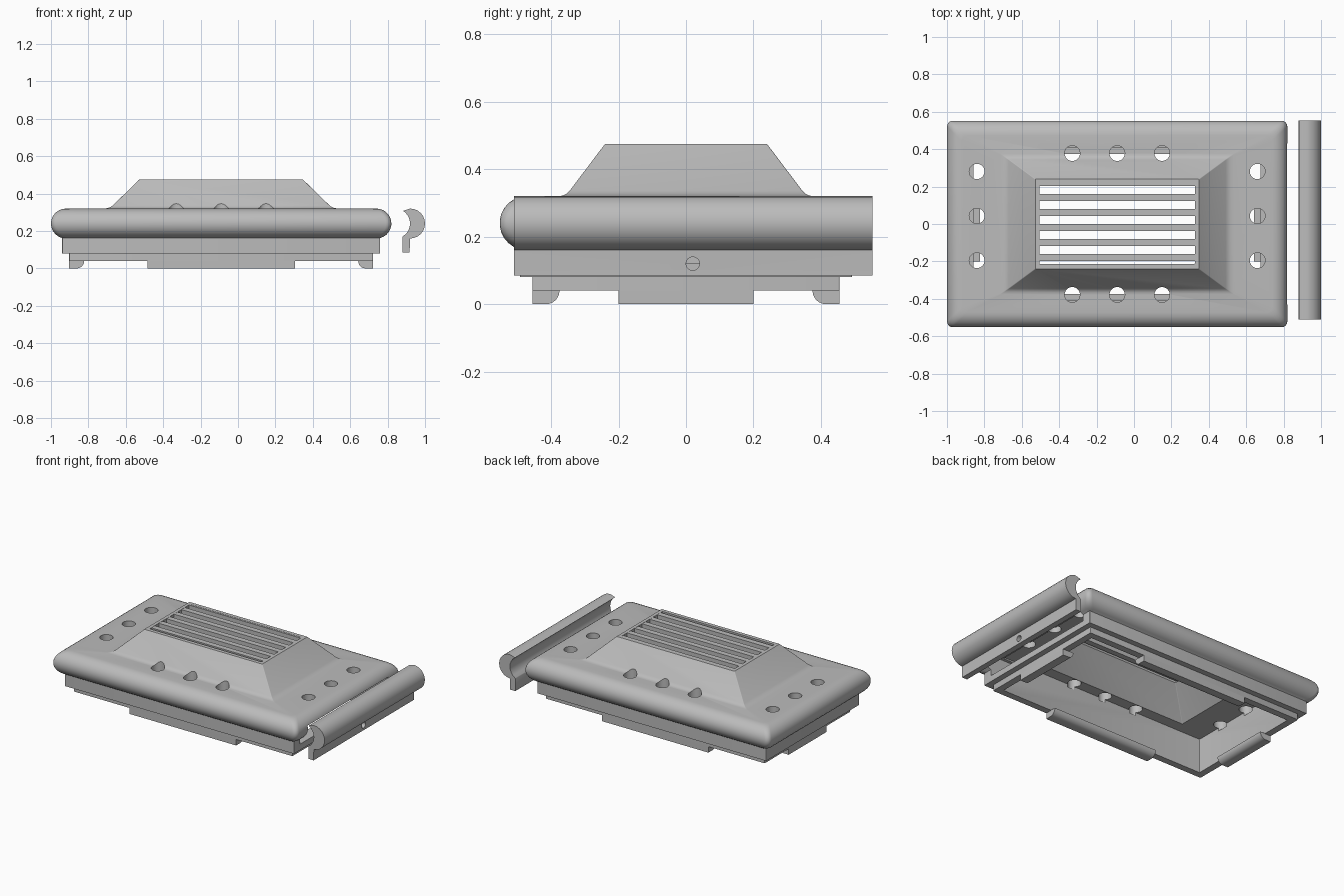
import bpy
import bmesh
from math import sin, cos, pi, radians
from mathutils import Vector

old = bpy.data.objects.get("Cube")
if old:
    bpy.data.objects.remove(old, do_unlink=True)

grey = bpy.data.materials.new("plain grey")
grey.use_nodes = True
COLOUR = (0.5, 0.5, 0.5, 1)
grey.diffuse_color = COLOUR
grey.node_tree.nodes["Principled BSDF"].inputs["Base Color"].default_value = COLOUR

CX = -0.09  # centre of the main housing


def finish(name, bm):
    bmesh.ops.recalc_face_normals(bm, faces=bm.faces)
    mesh = bpy.data.meshes.new(name)
    bm.to_mesh(mesh)
    bm.free()
    mesh.materials.append(grey)
    ob = bpy.data.objects.new(name, mesh)
    bpy.context.collection.objects.link(ob)
    return ob


def loft(name, rings):
    """Skin rounded rectangles given as (half x, half y, z, corner radius)."""
    bm = bmesh.new()
    loops = []
    for hx, hy, z, r in rings:
        loop = []
        for k, (sx, sy) in enumerate([(1, 1), (-1, 1), (-1, -1), (1, -1)]):
            for i in range(5):
                a = (k + i / 4) * pi / 2
                loop.append(bm.verts.new((CX + sx * (hx - r) + r * cos(a),
                                          sy * (hy - r) + r * sin(a), z)))
        loops.append(loop)
    for lo, hi in zip(loops, loops[1:]):
        for i in range(len(lo)):
            j = (i + 1) % len(lo)
            bm.faces.new((lo[i], lo[j], hi[j], hi[i]))
    bm.faces.new(loops[0])
    bm.faces.new(loops[-1])
    return finish(name, bm)


def prism(name, points, direction):
    """Extrude a closed outline along a vector."""
    bm = bmesh.new()
    face = bm.faces.new([bm.verts.new(p) for p in points])
    out = bmesh.ops.extrude_face_region(bm, geom=[face], use_keep_orig=True)
    verts = [v for v in out["geom"] if isinstance(v, bmesh.types.BMVert)]
    bmesh.ops.translate(bm, verts=verts, vec=Vector(direction))
    return finish(name, bm)


def box(name, x0, x1, y0, y1, z0, z1):
    return prism(name, [(x0, y0, z0), (x1, y0, z0), (x1, y1, z0), (x0, y1, z0)],
                 (0, 0, z1 - z0))


def circle(r, n=24):
    return [(r * cos(2 * pi * i / n), r * sin(2 * pi * i / n)) for i in range(n)]


def cut(target, cutter):
    cutter.hide_render = True
    mod = target.modifiers.new("cut", 'BOOLEAN')
    mod.operation = 'DIFFERENCE'
    mod.solver = 'EXACT'
    mod.object = cutter
    bpy.context.view_layer.objects.active = target
    bpy.ops.object.modifier_apply(modifier=mod.name)
    bpy.data.objects.remove(cutter, do_unlink=True)


def smooth(ob):
    bpy.ops.object.select_all(action='DESELECT')
    ob.select_set(True)
    bpy.context.view_layer.objects.active = ob
    bpy.ops.object.shade_smooth_by_angle(angle=radians(30))


# Housing: stepped base, bullnose rim, and flared raised vent
S = 0.004
rings = [(0.8125, 0.455, 0.04, S), (0.8125, 0.455, 0.08, S),
         (0.85, 0.4925, 0.08, S), (0.85, 0.4925, 0.162, S)]
for i in range(13):
    a = radians(-75 + 165 * i / 12)
    rings.append((0.83 + 0.08 * cos(a), 0.4725 + 0.08 * cos(a), 0.24 + 0.08 * sin(a), 0.03))
rings += [(0.625, 0.375, 0.32, S), (0.605, 0.362, 0.323, S), (0.592, 0.353, 0.328, S),
          (0.58, 0.345, 0.336, S), (0.4375, 0.24, 0.475, S)]
housing = loft("housing", rings)

# Hollow inside, open at the bottom and through the vent
cut(housing, loft("cavity", [(0.7675, 0.41, -0.05, S), (0.7675, 0.41, 0.27, S),
                             (0.57, 0.335, 0.27, S), (0.415, 0.215, 0.445, S),
                             (0.415, 0.215, 0.6, S)]))

# Slot in the left end
cut(housing, box("slot", 0.6, 1.0, -0.43, 0.43, 0.12, 0.26))

# Screw holes around the rim
spots = [(CX + dx, sy * 0.378) for dx in (-0.24, 0, 0.24) for sy in (1, -1)]
spots += [(CX + sx * 0.75, 0.043 + dy) for dy in (-0.238, 0, 0.238) for sx in (1, -1)]
for hx, hy in spots:
    cut(housing, prism("hole", [(hx + u, hy + v, 0.25) for u, v in circle(0.041)], (0, 0, 0.3)))
smooth(housing)

# Vent slats
for i in range(6):
    y = 0.223 - 0.08 * i
    box(f"vent_slat_{i + 1}", CX - 0.43, CX + 0.43, y - 0.02, y + 0.017, 0.445, 0.474)

# Feet: tabs with a rounded inner lower edge
section = [(0, 0), (0, 0.042), (0.08, 0.042)]
section += [(0.04 + 0.04 * cos(i * pi / 12), 0.04 - 0.04 * sin(i * pi / 12)) for i in range(7)]
for side, s in (("front", -1), ("back", 1)):
    smooth(prism(side + "_foot", [(CX - 0.395, s * (0.455 - d), z) for d, z in section],
                 (0.79, 0, 0)))
for side, s in (("right", -1), ("left", 1)):
    smooth(prism(side + "_foot", [(CX + s * (0.8125 - d), -0.2, z) for d, z in section],
                 (0, 0.4, 0)))

# Detached end cover: hooked strip with a screw hole
outline = [(0.92 + 0.08 * sin(i * pi / 12), 0.24 + 0.08 * cos(i * pi / 12)) for i in range(13)]
outline += [(0.918, 0.1), (0.918, 0.085), (0.88, 0.085), (0.88, 0.168)]
outline += [(0.84 + 0.08 * cos(a), 0.24 + 0.08 * sin(a))
            for a in [radians(-58 + 116 * i / 8) for i in range(9)]]
cover = prism("end_cover", [(x, -0.51, z) for x, z in outline], (0, 1.063, 0))
cut(cover, prism("cover_hole", [(0.8, 0.02 + u, 0.12 + v) for u, v in circle(0.02, 16)],
                 (0.15, 0, 0)))
smooth(cover)
